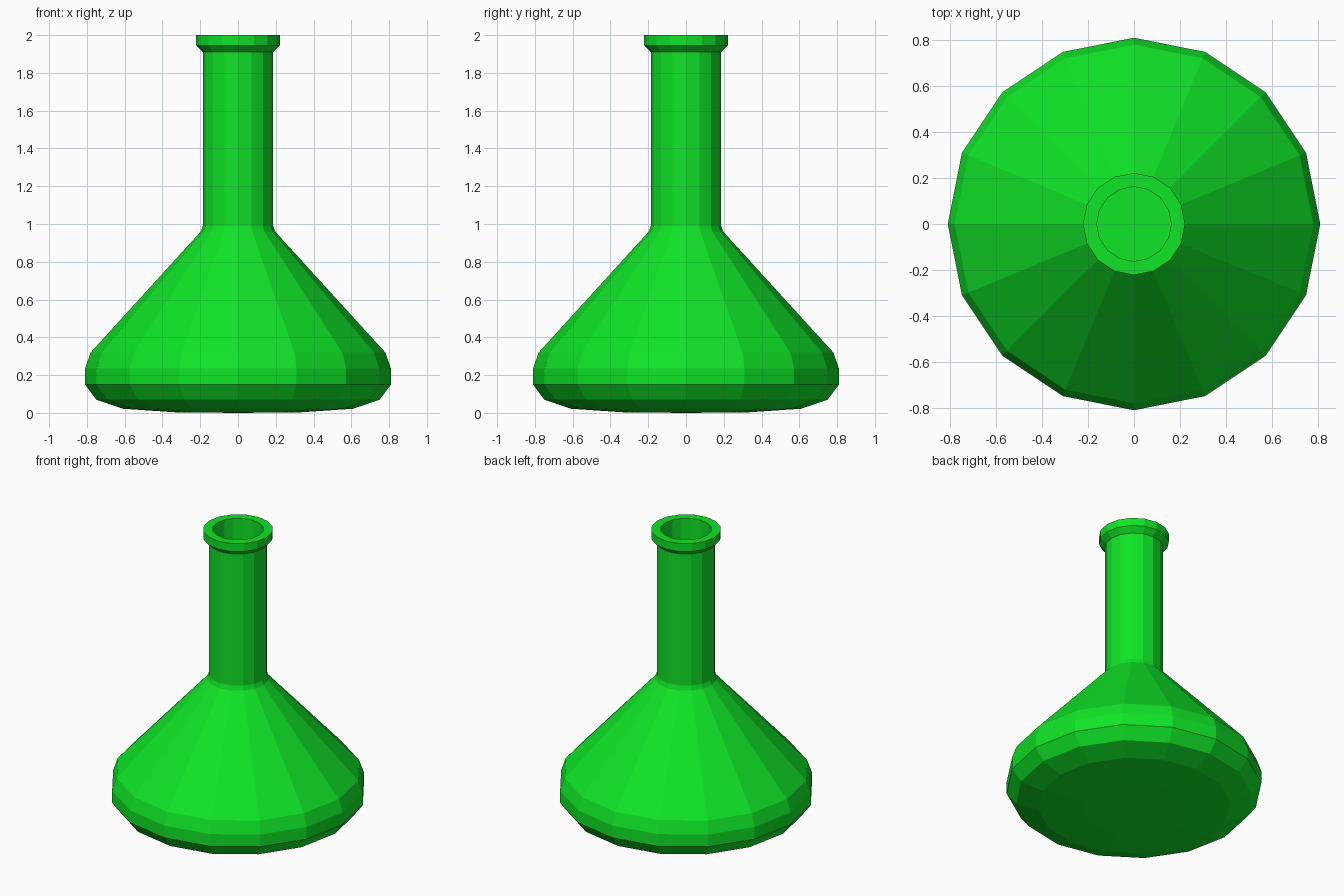
import bpy, bmesh, math

if "Cube" in bpy.data.objects:
    bpy.data.objects.remove(bpy.data.objects["Cube"])

SIDES = 16

green = bpy.data.materials.new("bottle_green")
green.diffuse_color = (0.005, 0.78, 0.02, 1)
green.use_nodes = True
green.node_tree.nodes["Principled BSDF"].inputs["Base Color"].default_value = green.diffuse_color


def lathe(name, profile, mat):
    """Revolve (radius, z) points around z; a radius of 0 closes the end."""
    bm = bmesh.new()
    rings = []
    for r, z in profile:
        if r == 0:
            rings.append([bm.verts.new((0, 0, z))] * SIDES)
        else:
            rings.append([bm.verts.new((r * math.cos(2 * math.pi * i / SIDES),
                                        r * math.sin(2 * math.pi * i / SIDES), z))
                          for i in range(SIDES)])
    for low, high in zip(rings, rings[1:]):
        for i in range(SIDES):
            j = (i + 1) % SIDES
            corners = [low[i], low[j], high[j], high[i]]
            bm.faces.new(list(dict.fromkeys(corners)))
    bmesh.ops.recalc_face_normals(bm, faces=bm.faces)
    mesh = bpy.data.meshes.new(name)
    bm.to_mesh(mesh)
    bm.free()
    mesh.materials.append(mat)
    obj = bpy.data.objects.new(name, mesh)
    bpy.context.collection.objects.link(obj)
    return obj


# Outer wall: rounded base, cone, neck and lip
outside = [(0, 0), (0.33, 0.003), (0.61, 0.022), (0.75, 0.07), (0.81, 0.15), (0.81, 0.235),
           (0.78, 0.32), (0.197, 0.96), (0.186, 0.99), (0.186, 1.91),
           (0.222, 1.945), (0.222, 2.0)]
# Hollow interior, from the mouth down to the floor
inside = [(0.162, 2.0), (0.162, 0.97), (0.75, 0.32), (0.78, 0.235), (0.78, 0.16),
          (0.73, 0.095), (0.60, 0.047), (0.33, 0.03), (0, 0.03)]

lathe("flask", outside + inside, green)
